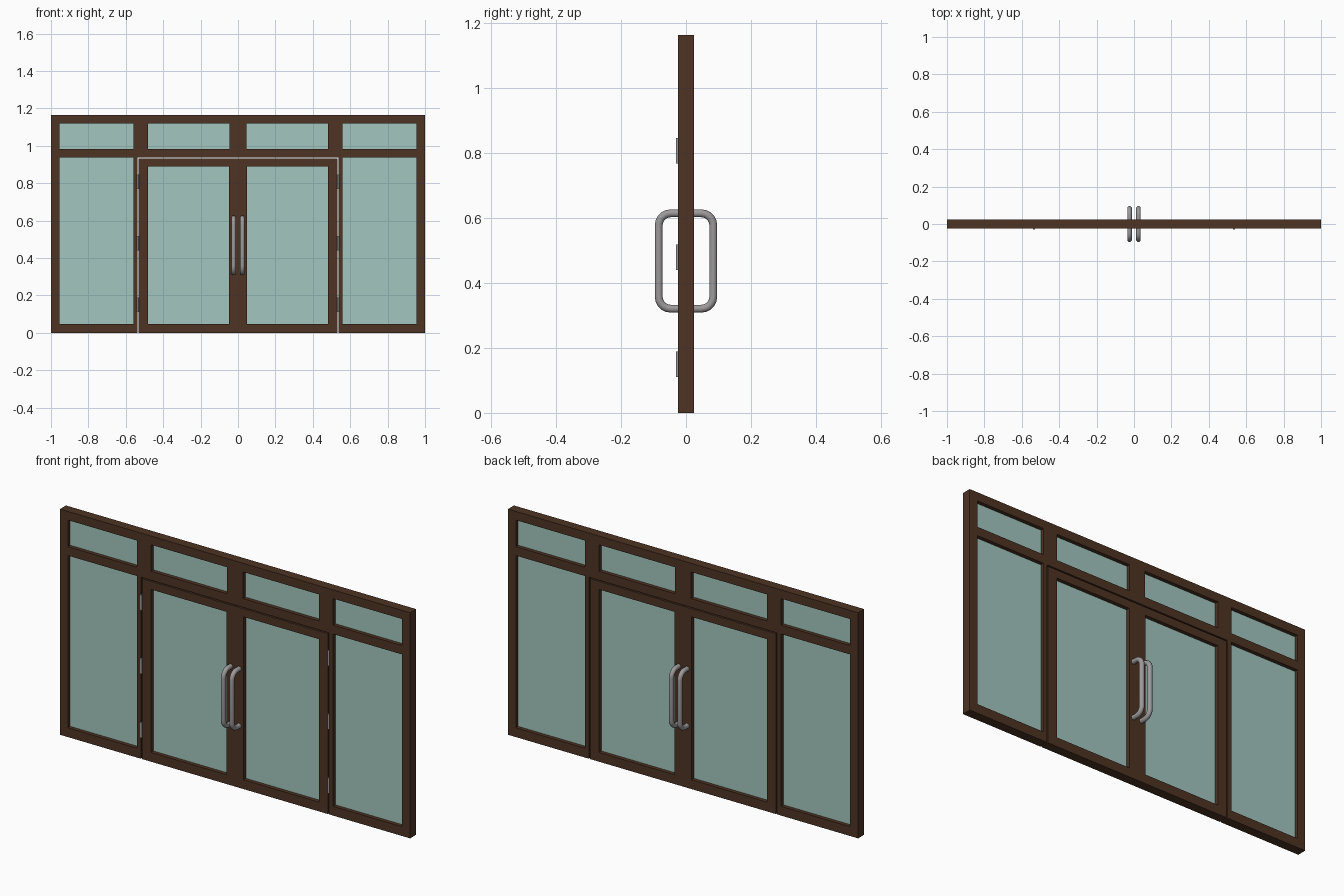
import bpy, bmesh, math
from mathutils import Vector

if "Cube" in bpy.data.objects:
    bpy.data.objects.remove(bpy.data.objects["Cube"])


def material(name, rgba):
    m = bpy.data.materials.new(name)
    m.diffuse_color = rgba
    m.use_nodes = True
    m.node_tree.nodes["Principled BSDF"].inputs["Base Color"].default_value = m.diffuse_color
    return m


WOOD = material("dark brown frame", (0.075, 0.034, 0.017, 1))
GLASS = material("pale green glass", (0.36, 0.57, 0.52, 0.8))
METAL = material("brushed metal", (0.33, 0.32, 0.32, 1))


def finish(bm, name, mat):
    bmesh.ops.recalc_face_normals(bm, faces=bm.faces)
    me = bpy.data.meshes.new(name)
    bm.to_mesh(me)
    bm.free()
    me.materials.append(mat)
    ob = bpy.data.objects.new(name, me)
    bpy.context.collection.objects.link(ob)
    return ob


def lattice(name, xs, zs, is_hole, y0, y1, mat):
    """Flat panel made of grid cells, leaving holes open, extruded in y."""
    bm = bmesh.new()
    grid = [[bm.verts.new((x, y0, z)) for z in zs] for x in xs]
    for i in range(len(xs) - 1):
        for j in range(len(zs) - 1):
            if not is_hole(i, j):
                bm.faces.new((grid[i][j], grid[i + 1][j],
                              grid[i + 1][j + 1], grid[i][j + 1]))
    bmesh.ops.delete(bm, geom=[v for v in bm.verts if not v.link_faces],
                     context='VERTS')
    ext = bmesh.ops.extrude_face_region(bm, geom=bm.faces[:],
                                        use_keep_orig=True)
    moved = [g for g in ext["geom"] if isinstance(g, bmesh.types.BMVert)]
    bmesh.ops.translate(bm, vec=(0, y1 - y0, 0), verts=moved)
    return finish(bm, name, mat)


def pane(name, x0, x1, z0, z1):
    lattice(name, [x0, x1], [z0, z1], lambda i, j: False, -0.005, 0.005, GLASS)


T = 0.0245
half = [0.046, 0.48, 0.538, 0.56, 0.955, 1.0]
xs = [-x for x in reversed(half)] + half
zs = [0, 0.048, 0.937, 0.983, 1.12, 1.165]


# Fixed frame: side lights, transom row and the open doorway
def frame_hole(i, j):
    if j == 3:
        return i in (1, 4, 6, 9)
    if j == 1 and i in (1, 9):
        return True
    return j < 2 and 3 <= i <= 7


lattice("fixed_frame", xs, zs, frame_hole, -T, T, WOOD)


# D-shaped pull handle swept along a rounded path
def pull_handle(name, x, side):
    bm = bmesh.new()
    r, reach, lo, hi, bend, n = 0.0125, 0.084, 0.321, 0.615, 0.037, 12
    path = [((0.02, lo), 0)]
    for k in range(6):
        a = math.radians(18 * k)
        path.append(((reach - bend + bend * math.sin(a),
                      lo + bend - bend * math.cos(a)), a))
    path += [((y, lo + hi - z), math.pi - a) for (y, z), a in reversed(path)]
    rings = []
    for (y, z), a in path:
        ring = []
        for k in range(n):
            t = 2 * math.pi * (k + 0.5) / n
            u, w = r * math.cos(t), r * math.sin(t)
            ring.append(bm.verts.new((x + u, side * (y - w * math.sin(a)),
                                      z + w * math.cos(a))))
        rings.append(ring)
    for p, q in zip(rings, rings[1:]):
        for k in range(n):
            bm.faces.new((p[k], p[(k + 1) % n], q[(k + 1) % n], q[k]))
    bm.faces.new(rings[0])
    bm.faces.new(rings[-1])
    ob = finish(bm, name, METAL)
    for p in ob.data.polygons:
        p.use_smooth = len(p.vertices) == 4


for s, label in ((-1, "left"), (1, "right")):
    # Door leaf with its glass
    lx = sorted(s * v for v in (0.0006, 0.048, 0.48, 0.532))
    lattice("door_" + label, lx, [0, 0.048, 0.889, 0.931],
            lambda i, j: i == 1 and j == 1, -T, T, WOOD)
    a, b = sorted((s * 0.048, s * 0.48))
    pane("door_glass_" + label, a, b, 0.048, 0.889)
    # Side light and transom glass
    c, d = sorted((s * 0.56, s * 0.955))
    pane("side_glass_" + label, c, d, 0.048, 0.937)
    pane("outer_transom_glass_" + label, c, d, 0.983, 1.12)
    a, b = sorted((s * 0.046, s * 0.48))
    pane("inner_transom_glass_" + label, a, b, 0.983, 1.12)
    # Handles on both faces
    pull_handle("front_handle_" + label, s * 0.024, -1)
    pull_handle("back_handle_" + label, s * 0.024, 1)
    # Hinge barrels on the front
    for k, z in enumerate((0.15, 0.48, 0.808)):
        bm = bmesh.new()
        bmesh.ops.create_cone(bm, cap_ends=True, segments=12,
                              radius1=0.0055, radius2=0.0055, depth=0.078)
        bmesh.ops.translate(bm, vec=Vector((s * 0.535, -0.0255, z)),
                            verts=bm.verts)
        ob = finish(bm, f"hinge_{label}_{k + 1}", METAL)
        for p in ob.data.polygons:
            p.use_smooth = len(p.vertices) == 4
